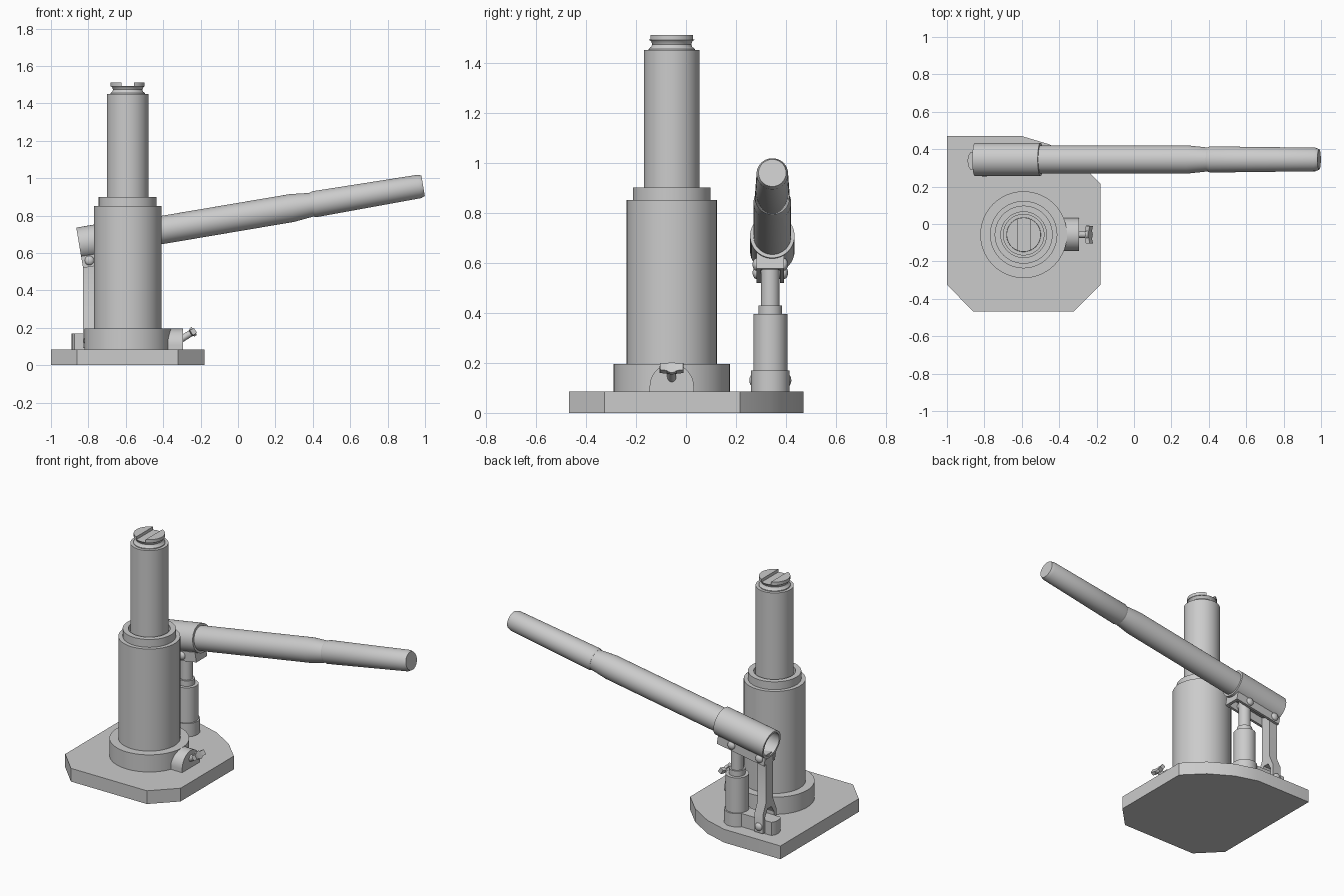
import bpy, bmesh, math
from mathutils import Matrix, Vector

if "Cube" in bpy.data.objects:
    bpy.data.objects.remove(bpy.data.objects["Cube"])


def finish(name, bm, mat):
    bmesh.ops.remove_doubles(bm, verts=bm.verts, dist=1e-5)
    bmesh.ops.recalc_face_normals(bm, faces=bm.faces)
    me = bpy.data.meshes.new(name)
    bm.to_mesh(me)
    bm.free()
    ob = bpy.data.objects.new(name, me)
    bpy.context.collection.objects.link(ob)
    ob.matrix_world = mat
    bpy.ops.object.select_all(action='DESELECT')
    ob.select_set(True)
    bpy.context.view_layer.objects.active = ob
    bpy.ops.object.shade_smooth_by_angle(angle=math.radians(30))
    return ob


def lathe(name, profile, mat, steps=64):
    """Revolve (radius, z) points about local z."""
    bm = bmesh.new()
    vs = [bm.verts.new((r, 0, z)) for r, z in profile]
    es = [bm.edges.new(p) for p in zip(vs, vs[1:])]
    bmesh.ops.spin(bm, geom=vs + es, cent=(0, 0, 0), axis=(0, 0, 1),
                   angle=math.tau, steps=steps)
    return finish(name, bm, mat)


def prism(name, pts, lo, hi, plane='xy', mat=Matrix()):
    """Extrude a 2D outline along the axis missing from the plane."""
    put = {'xy': lambda a, b, h: (a, b, h),
           'xz': lambda a, b, h: (a, h, b),
           'yz': lambda a, b, h: (h, a, b)}[plane]
    bm = bmesh.new()
    face = bm.faces.new([bm.verts.new(put(a, b, lo)) for a, b in pts])
    ext = bmesh.ops.extrude_face_region(bm, geom=[face], use_keep_orig=True)
    top = [v for v in ext['geom'] if isinstance(v, bmesh.types.BMVert)]
    bmesh.ops.translate(bm, verts=top, vec=put(0, 0, hi - lo))
    return finish(name, bm, mat)


def arc(r, a0, a1, n, c=(0, 0)):
    return [(c[0] + r * math.cos(math.radians(a0 + (a1 - a0) * i / n)),
             c[1] + r * math.sin(math.radians(a0 + (a1 - a0) * i / n)))
            for i in range(n + 1)]


def at(x, y, z):
    return Matrix.Translation((x, y, z))


CX, CY = -0.59, -0.057      # main cylinder axis
PX, PY = -0.60, 0.337       # pump axis
LX = -0.80                  # link pivot x
TILT = math.radians(9.6)    # handle slope
PLATE = 0.085

# Base plate
prism("base_plate", [(-1, 0.47), (-0.6, 0.47), (-0.45, 0.425), (-0.3, 0.335),
                     (-0.18, 0.215), (-0.18, -0.325), (-0.32, -0.467),
                     (-0.86, -0.467), (-1, -0.325)], 0, PLATE)

# Main cylinder with collar and recessed top ring, then the ram
lathe("main_cylinder", [(0, 0.08), (0.232, 0.08), (0.232, 0.195), (0.18, 0.195),
                        (0.18, 0.85), (0.155, 0.85), (0.155, 0.9), (0.122, 0.9),
                        (0.122, 0.86), (0, 0.86)], at(CX, CY, 0))
lathe("ram", [(0, 0.8), (0.111, 0.8), (0.111, 1.45), (0, 1.45)], at(CX, CY, 0))

# Slotted saddle: waisted disc with two raised circle segments
lathe("saddle", [(0, 1.44), (0.092, 1.44), (0.092, 1.455), (0.082, 1.463),
                 (0.078, 1.473), (0.082, 1.484), (0.091, 1.492), (0, 1.492)],
      at(CX, CY, 0))
half = math.degrees(math.acos(0.033 / 0.091))
for side, turn in (("right", 0), ("left", 180)):
    prism("saddle_pad_" + side, arc(0.091, turn - half, turn + half, 20),
          1.49, 1.511, mat=at(CX, CY, 0))

# Release valve boss and wing screw
prism("valve_boss", [(0.088, 0.08)] + arc(0.088, 0, 180, 24, (0, 0.107))
      + [(-0.088, 0.08)], -0.42, -0.295, 'yz', at(0, CY, 0))
screw = at(-0.31, CY, 0.135) @ Matrix.Rotation(math.radians(58), 4, 'Y')
lathe("valve_screw", [(0, 0), (0.018, 0), (0.018, 0.07), (0.025, 0.075),
                      (0.025, 0.09), (0, 0.09)], screw, 24)
prism("valve_wings", [(-0.048, 0.072), (-0.02, 0.066), (0.02, 0.066),
                      (0.048, 0.072), (0.046, 0.097), (0.018, 0.09),
                      (-0.018, 0.09), (-0.046, 0.097)], -0.016, 0.016, 'yz', screw)

# Pump cylinder and piston rod
lathe("pump_cylinder", [(0, 0.08), (0.077, 0.08), (0.077, 0.17), (0.068, 0.17),
                        (0.068, 0.395), (0.047, 0.395), (0.047, 0.43), (0, 0.43)],
      at(PX, PY, 0), 48)
lathe("pump_rod", [(0, 0.4), (0.037, 0.4), (0.037, 0.61), (0, 0.61)],
      at(PX, PY, 0), 32)

# Link lug on the plate and the forked link
prism("link_lug", [(PX, PY - 0.046), (PX, PY + 0.046), (-0.875, PY + 0.046),
                   (-0.887, PY + 0.025), (-0.89, PY), (-0.887, PY - 0.025),
                   (-0.875, PY - 0.046)], 0.08, 0.17)
outline = [(0.036, 0.585), (0.036, 0.28), (0.068, 0.21), (0.068, 0.092),
           (0.046, 0.092), (0.046, 0.19), (0.02, 0.235)]
prism("link", outline + [(-y, z) for y, z in reversed(outline)],
      LX - 0.03, LX + 0.03, 'yz', at(0, PY, 0))

# Handle: hollow socket, tube and grip along the tilted axis
origin = at(-0.85, 0.345, 0.648)
axis = origin @ Matrix.Rotation(math.pi / 2 - TILT, 4, 'Y')
lathe("handle_socket", [(0.075, 0), (0.089, 0), (0.089, 0.355), (0.06, 0.355),
                        (0.06, 0.25), (0.075, 0.25), (0.075, 0)], axis)
lathe("handle_tube", [(0, 0.24), (0.075, 0.24), (0.075, 1.155), (0.063, 1.27),
                      (0, 1.27)], axis)
lathe("handle_grip", [(0, 1.262), (0.065, 1.262), (0.07, 1.275), (0.063, 1.845),
                      (0.055, 1.866), (0, 1.866)], axis)

# Bracket under the socket, joining link and pump rod
frame = at(-0.85, PY, 0.648) @ Matrix.Rotation(-TILT, 4, 'Y')
cheek = [(0.0, -0.067), (0.0, -0.13), (0.34, -0.13), (0.34, -0.067)]
for name, s in (("front", -1), ("back", 1)):
    lo, hi = sorted((s * 0.038, s * 0.055))
    prism("bracket_cheek_" + name, cheek, lo, hi, 'xz', frame)
prism("bracket_end", [(0.322, -0.075), (0.322, -0.13), (0.34, -0.13),
                      (0.34, -0.075)], -0.04, 0.04, 'xz', frame)

# Domed pivot pins
pins = {"link_top_pin": (frame @ Vector((0.04, 0, -0.096)), 0.055),
        "rod_pin": (frame @ Vector((0.24, 0, -0.096)), 0.055),
        "link_base_pin": (Vector((LX, PY, 0.13)), 0.068)}
for name, (p, w) in pins.items():
    dome = [(0.025 * math.cos(t), w + 0.016 * math.sin(t))
            for t in (i * math.pi / 12 for i in range(6))] + [(0, w + 0.016)]
    lathe(name, [(r, z) if r else (0, z) for r, z in
                 [(0, -w - 0.016)] + [(r, -z) for r, z in reversed(dome[:-1])] + dome],
          Matrix.Translation(p) @ Matrix.Rotation(math.pi / 2, 4, 'X'), 24)
